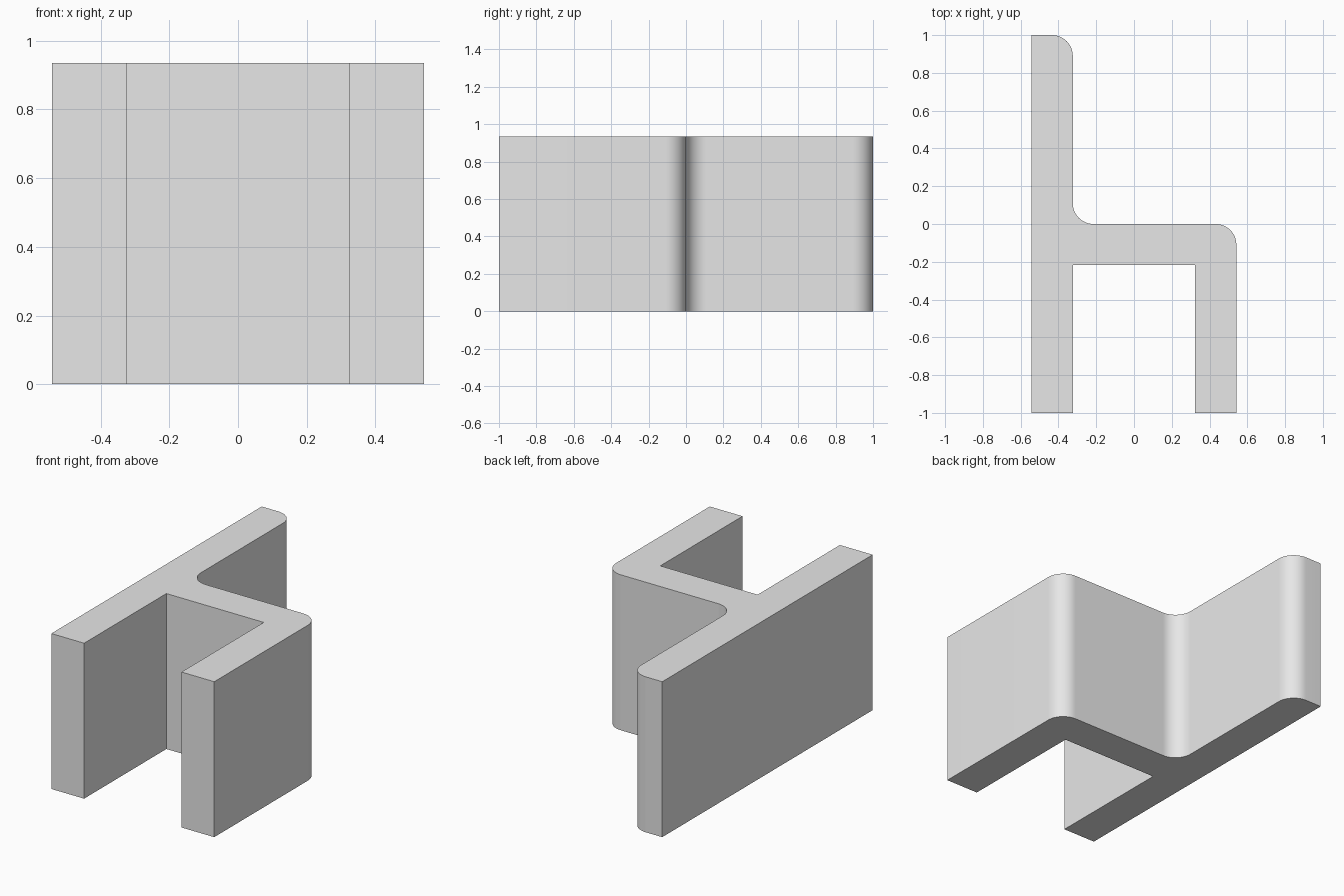
import bpy, bmesh
from math import radians, sin, cos
from mathutils import Vector

cube = bpy.data.objects.get("Cube")
if cube:
    bpy.data.objects.remove(cube, do_unlink=True)

HEIGHT, RADIUS, STEPS = 0.935, 0.11, 12
OUT, INN, WEB = 0.542, 0.324, -0.218


def arc(cx, cy, start, end):
    """Points of a rounded corner, from start to end angle in degrees."""
    angles = [radians(start + (end - start) * i / STEPS) for i in range(STEPS + 1)]
    return [(cx + RADIUS * cos(a), cy + RADIUS * sin(a)) for a in angles]


# Chair-shaped outline, counterclockwise from the front of the long plate
outline = [(-OUT, -1), (-INN, -1), (-INN, WEB), (INN, WEB), (INN, -1), (OUT, -1)]
outline += arc(OUT - RADIUS, -RADIUS, 0, 90)          # outer corner of the seat
outline += arc(-INN + RADIUS, RADIUS, 270, 180)       # inner fillet
outline += arc(-INN - RADIUS, 1 - RADIUS, 0, 90)      # rounded end of the back
outline += [(-OUT, 1)]

# Extrude the outline upward
bm = bmesh.new()
base = bm.faces.new([bm.verts.new((x, y, 0)) for x, y in outline])
top = bmesh.ops.extrude_face_region(bm, geom=[base], use_keep_orig=True)["geom"]
bmesh.ops.translate(bm, verts=[v for v in top if isinstance(v, bmesh.types.BMVert)],
                    vec=Vector((0, 0, HEIGHT)))
bmesh.ops.recalc_face_normals(bm, faces=bm.faces)
mesh = bpy.data.meshes.new("chair_profile_block")
bm.to_mesh(mesh)
bm.free()

# Plain grey material
grey = bpy.data.materials.new("light grey")
grey.use_nodes = True
grey.diffuse_color = (0.8, 0.8, 0.8, 1)
grey.node_tree.nodes["Principled BSDF"].inputs["Base Color"].default_value = (0.8, 0.8, 0.8, 1)
mesh.materials.append(grey)

block = bpy.data.objects.new("chair_profile_block", mesh)
bpy.context.collection.objects.link(block)
bpy.ops.object.select_all(action="DESELECT")
block.select_set(True)
bpy.context.view_layer.objects.active = block
bpy.ops.object.shade_smooth_by_angle(angle=radians(30))
